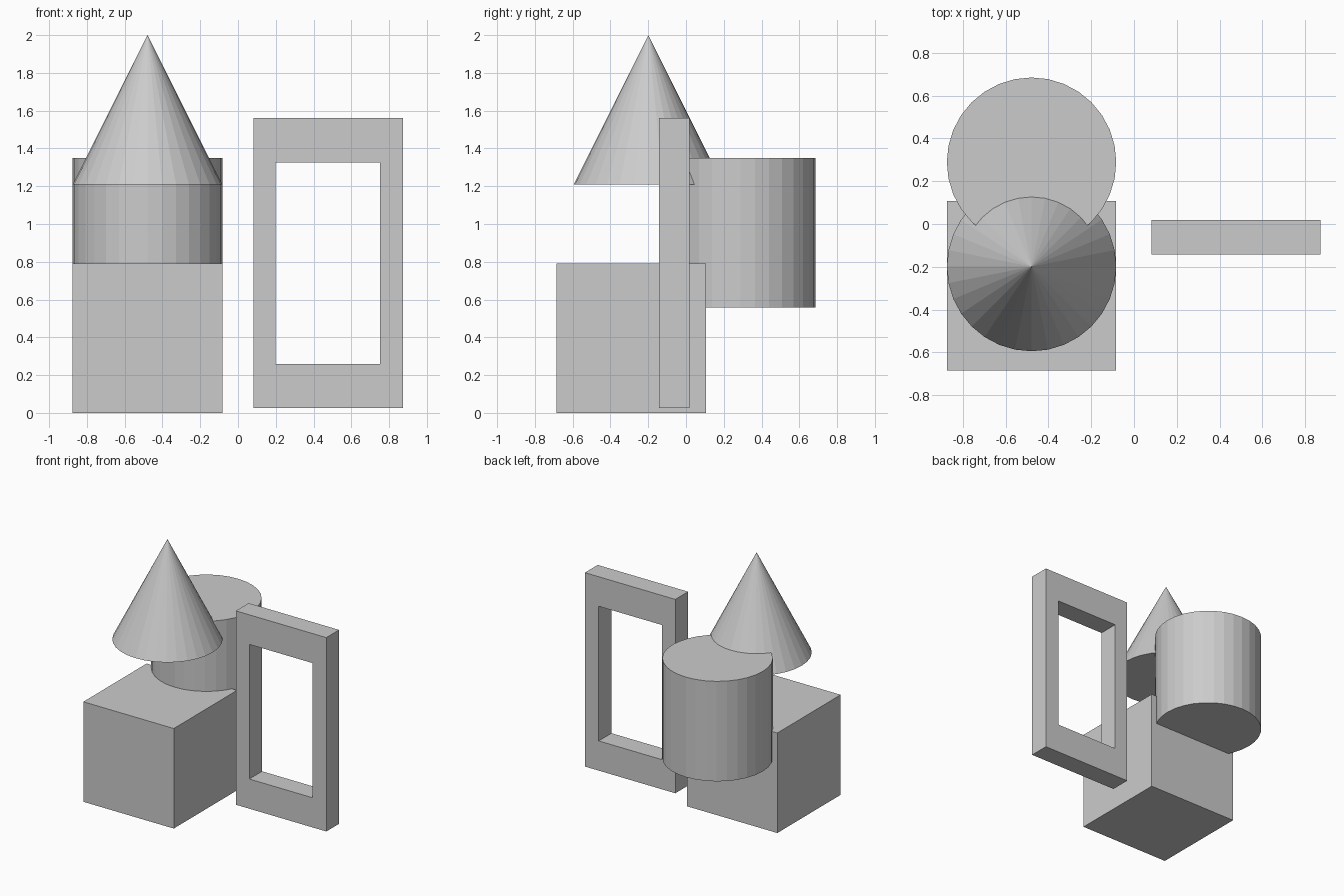
import bpy

if "Cube" in bpy.data.objects:
    bpy.data.objects.remove(bpy.data.objects["Cube"])

S = 0.792                      # shared size of the basic solids
CX = -0.479                    # x centre of the stacked solids

grey = bpy.data.materials.new("light_grey")
grey.diffuse_color = (0.6, 0.6, 0.6, 1)
grey.use_nodes = True
grey.node_tree.nodes["Principled BSDF"].inputs["Base Color"].default_value = grey.diffuse_color


def finish(obj, name):
    obj.name = obj.data.name = name
    obj.data.materials.clear()
    obj.data.materials.append(grey)


# Cube block standing on the ground
bpy.ops.mesh.primitive_cube_add(size=S, location=(CX, -0.289, S / 2))
finish(bpy.context.object, "cube_block")

# Cylinder behind, sunk partly into the cube
bpy.ops.mesh.primitive_cylinder_add(vertices=32, radius=S / 2, depth=S,
                                    location=(CX, 0.289, 0.953))
finish(bpy.context.object, "cylinder")

# Cone above the cube, cutting into the cylinder
bpy.ops.mesh.primitive_cone_add(vertices=32, radius1=S / 2, radius2=0, depth=S,
                                location=(CX, -0.199, 2 - S / 2))
finish(bpy.context.object, "cone")


# Rectangular frame: four rectangular rings joined into a closed loop
def ring(x0, x1, z0, z1, y):
    return [(x0, y, z0), (x1, y, z0), (x1, y, z1), (x0, y, z1)]


outer, inner = (0.081, 0.873, 0.025, 1.56), (0.198, 0.752, 0.26, 1.326)
front, back = -0.142, 0.018
verts = (ring(*outer, front) + ring(*inner, front)
         + ring(*inner, back) + ring(*outer, back))
faces = []
for r in range(4):
    for i in range(4):
        a, b, j = r * 4, (r + 1) % 4 * 4, (i + 1) % 4
        faces.append((a + i, a + j, b + j, b + i))
mesh = bpy.data.meshes.new("window_frame")
mesh.from_pydata(verts, [], faces)
mesh.update()
frame = bpy.data.objects.new("window_frame", mesh)
bpy.context.collection.objects.link(frame)
finish(frame, "window_frame")
